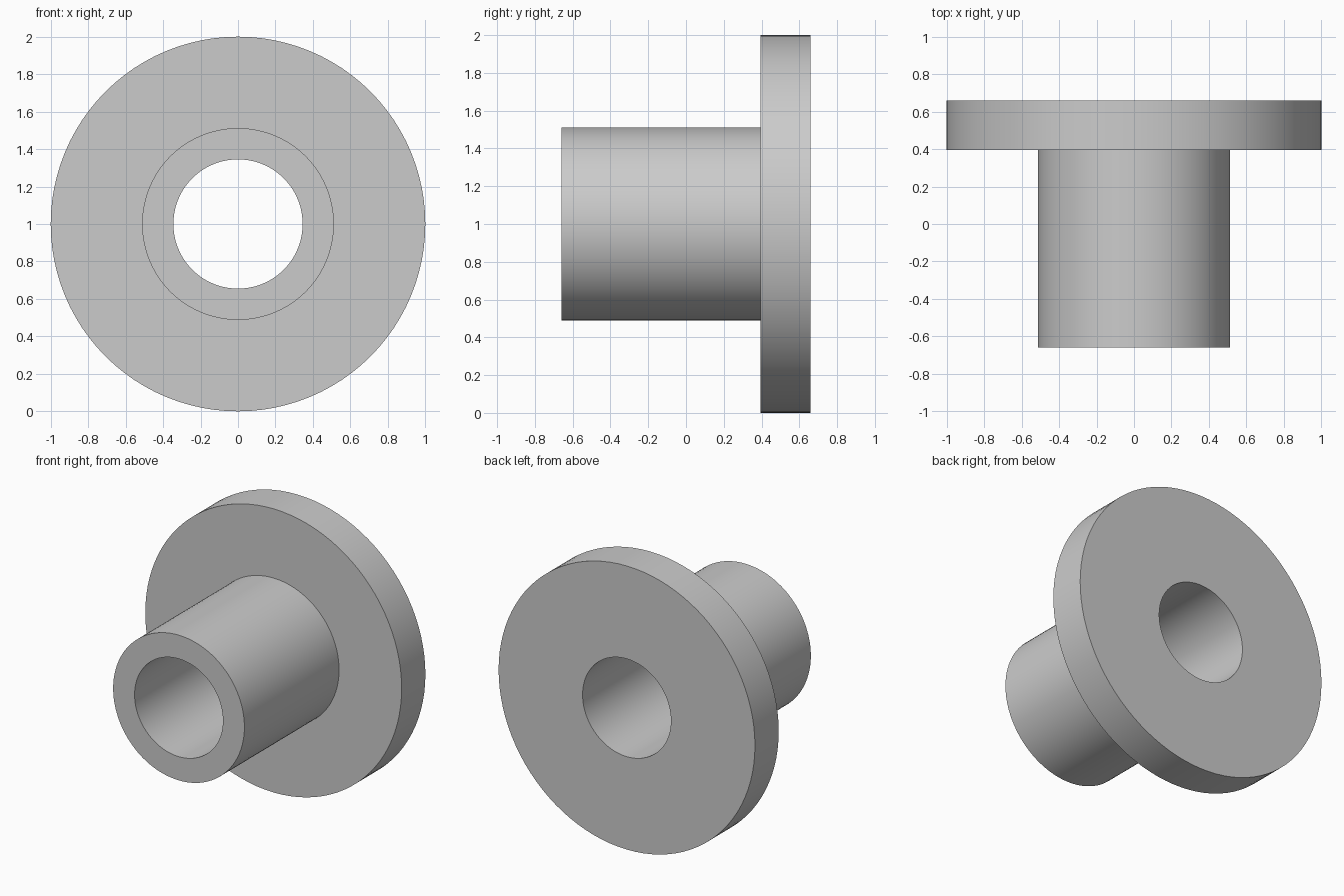
import bpy
import bmesh
import math
from mathutils import Matrix, Vector

cube = bpy.data.objects.get("Cube")
if cube:
    bpy.data.objects.remove(cube, do_unlink=True)

SEGMENTS = 96
RIM, SLEEVE, BORE = 1.0, 0.512, 0.345     # radii
FRONT, STEP, BACK = -0.66, 0.395, 0.66    # positions along y

# Plain grey metal
grey = bpy.data.materials.new("grey_metal")
grey.use_nodes = True
colour = (0.6, 0.6, 0.6, 1.0)
grey.diffuse_color = colour
grey.node_tree.nodes["Principled BSDF"].inputs["Base Color"].default_value = colour

# Closed half section of the sleeve, flange and through bore, as (radius, y)
profile = [(BORE, FRONT), (SLEEVE, FRONT), (SLEEVE, STEP),
           (RIM, STEP), (RIM, BACK), (BORE, BACK)]

bm = bmesh.new()
verts = [bm.verts.new((r, y, 0)) for r, y in profile]
edges = [bm.edges.new((v, verts[(i + 1) % len(verts)])) for i, v in enumerate(verts)]

# Turn the section around the y axis
bmesh.ops.spin(bm, geom=verts + edges, cent=(0, 0, 0), axis=(0, 1, 0),
               angle=math.tau, steps=SEGMENTS, use_merge=True)
bmesh.ops.remove_doubles(bm, verts=bm.verts[:], dist=0.0001)
bmesh.ops.recalc_face_normals(bm, faces=bm.faces[:])
bmesh.ops.transform(bm, matrix=Matrix.Translation(Vector((0, 0, RIM))), verts=bm.verts[:])

mesh = bpy.data.meshes.new("flanged_bushing")
bm.to_mesh(mesh)
bm.free()
mesh.materials.append(grey)
bushing = bpy.data.objects.new("flanged_bushing", mesh)
bpy.context.collection.objects.link(bushing)

# Smooth round walls with crisp rims
bpy.ops.object.select_all(action='DESELECT')
bushing.select_set(True)
bpy.context.view_layer.objects.active = bushing
bpy.ops.object.shade_smooth_by_angle(angle=math.radians(30))
